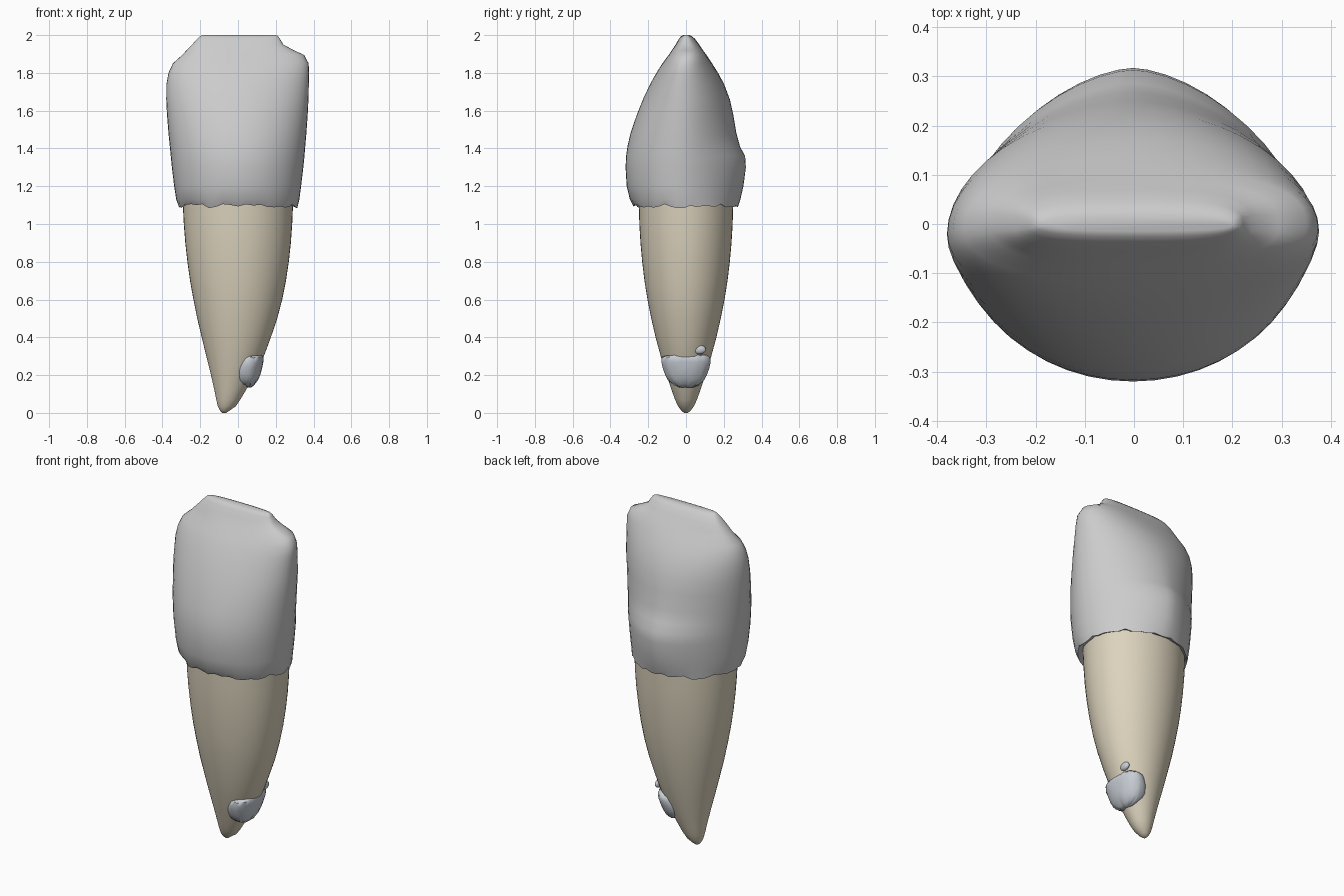
import bpy, bmesh, math, random
random.seed(4)
N = 48


def material(name, rgb):
    m = bpy.data.materials.new(name)
    m.diffuse_color = (*rgb, 1)
    return m


def spow(v, p):
    return math.copysign(abs(v) ** p, v)


def ring(z, left, right, front, back, mid, nf, nb, jag=0):
    """Horizontal section: separate roundness for the front and back halves."""
    pts = []
    cx, a = (left + right) / 2, (right - left) / 2
    for i in range(N):
        t = 2 * math.pi * i / N
        s, c = math.sin(t), math.cos(t)
        n, b = (nb, back - mid) if s >= 0 else (nf, mid - front)
        pts.append((cx + a * spow(c, 2 / n), mid + b * spow(s, 2 / n),
                    z + random.uniform(-jag, jag)))
    return pts


def loft(name, rings, mat, angle=50):
    bm = bmesh.new()
    loops = [[bm.verts.new(p) for p in r] for r in rings]
    for lo, hi in zip(loops, loops[1:]):
        for i in range(N):
            j = (i + 1) % N
            bm.faces.new((lo[i], lo[j], hi[j], hi[i]))
    bm.faces.new(loops[0][::-1])
    bm.faces.new(loops[-1])
    bmesh.ops.recalc_face_normals(bm, faces=bm.faces)
    me = bpy.data.meshes.new(name)
    bm.to_mesh(me)
    bm.free()
    ob = bpy.data.objects.new(name, me)
    bpy.context.collection.objects.link(ob)
    me.materials.append(mat)
    smooth(ob, angle)
    return ob


def smooth(ob, angle):
    bpy.ops.object.select_all(action='DESELECT')
    ob.select_set(True)
    bpy.context.view_layer.objects.active = ob
    bpy.ops.object.shade_smooth_by_angle(angle=math.radians(angle))


enamel = material("enamel", (0.86, 0.86, 0.84))
dentine = material("dentine", (0.72, 0.65, 0.51))
deposit = material("deposit", (0.58, 0.62, 0.67))

# Crown: z, left, right, front, back, widest y, front and back roundness
crown = [
    (1.13, -.327, .325, -.297, .288, -.02, 2.0, 1.75),
    (1.20, -.338, .334, -.314, .304, -.02, 2.0, 1.7),
    (1.30, -.350, .346, -.320, .317, -.02, 2.0, 1.65),
    (1.36, -.356, .352, -.317, .313, -.02, 2.0, 1.65),
    (1.41, -.361, .356, -.310, .286, -.02, 2.0, 1.7),
    (1.48, -.368, .362, -.294, .267, -.02, 2.0, 1.75),
    (1.58, -.376, .369, -.260, .250, -.02, 2.0, 1.8),
    (1.66, -.380, .373, -.228, .232, -.02, 2.0, 1.9),
    (1.74, -.379, .375, -.190, .202, -.02, 2.0, 2.0),
    (1.80, -.368, .376, -.157, .170, -.015, 2.1, 2.1),
    (1.85, -.345, .374, -.125, .138, -.01, 2.2, 2.2),
    (1.895, -.295, .350, -.092, .108, 0, 2.4, 2.4),
    (1.92, -.272, .295, -.075, .090, 0, 2.6, 2.6),
    (1.95, -.243, .240, -.055, .070, 0, 3, 3),
    (1.98, -.216, .222, -.038, .048, 0, 3, 3),
    (1.995, -.200, .212, -.025, .030, 0, 3, 3),
    (2.00, -.185, .200, -.014, .016, 0, 3, 3),
]
rim = [ring(1.11, -.27, .27, -.24, .24, 0, 2, 2),
       ring(1.095, -.312, .314, -.278, .275, -.01, 2, 1.85, .011)]
loft("crown", rim + [ring(*r) for r in crown], enamel)

# Root: z, left, right, half depth
root = [(0, -.083, -.062, .010), (.012, -.095, -.045, .025),
        (.035, -.107, -.012, .042), (.07, -.115, .012, .058),
        (.12, -.125, .042, .076), (.20, -.143, .085, .103),
        (.30, -.168, .137, .134), (.40, -.192, .174, .161),
        (.50, -.216, .208, .184), (.60, -.236, .234, .204),
        (.70, -.254, .254, .220), (.80, -.268, .269, .232),
        (.90, -.279, .280, .241), (1.0, -.287, .287, .247),
        (1.12, -.293, .292, .250)]
loft("root", [ring(z, l, r, -d, d, 0, 2, 2) for z, l, r, d in root], dentine)

# Deposit clinging to the side of the root tip
lump = [(.137, .035, .070, .035), (.150, .010, .088, .070),
        (.175, -.020, .106, .096), (.205, -.030, .119, .112),
        (.240, -.028, .128, .124), (.270, -.010, .134, .131),
        (.293, .000, .136, .128), (.304, .020, .130, .110)]
loft("root_deposit", [ring(z, l, r, -d, d, 0, 2.2, 2.2, .004)
                      for z, l, r, d in lump], deposit)

# Small tongue of deposit above the lump
bpy.ops.mesh.primitive_uv_sphere_add(segments=16, ring_count=8, radius=1,
                                     location=(.125, .072, .335))
tongue = bpy.context.object
tongue.name = "deposit_tongue"
tongue.scale = (.017, .034, .024)
tongue.data.materials.append(deposit)
smooth(tongue, 60)
